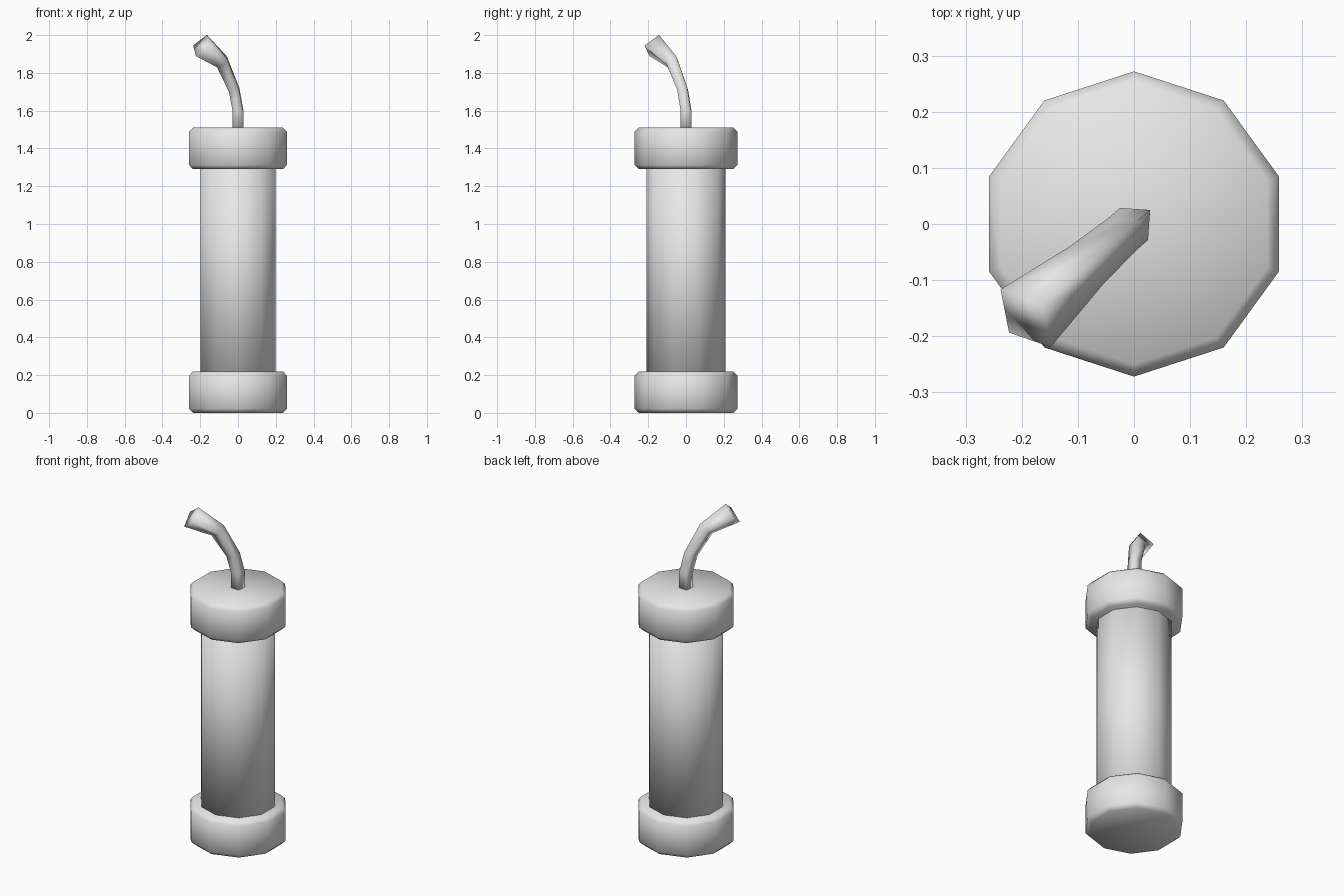
import bpy
import bmesh
import math
from mathutils import Vector

if "Cube" in bpy.data.objects:
    bpy.data.objects.remove(bpy.data.objects["Cube"], do_unlink=True)

grey = bpy.data.materials.new("plain_grey")
grey.use_nodes = True
grey.diffuse_color = (0.8, 0.8, 0.8, 1)
grey.node_tree.nodes["Principled BSDF"].inputs["Base Color"].default_value = (0.8, 0.8, 0.8, 1)


def loft(name, rings):
    """Join rings of points into a closed, smooth-shaded skin."""
    bm = bmesh.new()
    loops = [[bm.verts.new(p) for p in ring] for ring in rings]
    n = len(loops[0])
    for a, b in zip(loops, loops[1:]):
        for i in range(n):
            j = (i + 1) % n
            bm.faces.new((a[i], a[j], b[j], b[i]))
    bm.faces.new(loops[0][::-1])
    bm.faces.new(loops[-1])
    bmesh.ops.recalc_face_normals(bm, faces=bm.faces)
    for f in bm.faces:
        f.smooth = True
    mesh = bpy.data.meshes.new(name)
    bm.to_mesh(mesh)
    bm.free()
    mesh.materials.append(grey)
    obj = bpy.data.objects.new(name, mesh)
    bpy.context.collection.objects.link(obj)
    return obj


def decagon(radius, z):
    angles = [math.pi / 2 + i * math.tau / 10 for i in range(10)]
    return [Vector((radius * math.cos(a), radius * math.sin(a), z)) for a in angles]


# Ten-sided tube, ending inside the caps
loft("tube", [decagon(0.21, 0.1), decagon(0.21, 1.4)])

# Chamfered end caps
R, HEIGHT, CHAMFER = 0.272, 0.22, 0.022
for name, z in (("bottom_cap", 0), ("top_cap", 1.29)):
    profile = [(R - CHAMFER, z), (R, z + CHAMFER),
               (R, z + HEIGHT - CHAMFER), (R - CHAMFER, z + HEIGHT)]
    loft(name, [decagon(r, h) for r, h in profile])

# Square fuse, bending to the front right and flaring at the tip
heading = math.radians(221)
forward = Vector((math.cos(heading), math.sin(heading), 0))
side = Vector((-forward.y, forward.x, 0))
up = Vector((0, 0, 1))
# distance along the bend, height, half diagonal, tilt in degrees
sections = [(0, 1.48, 0.038, 0), (0, 1.6, 0.038, 4), (0.027, 1.71, 0.038, 16),
            (0.112, 1.858, 0.045, 40), (0.256, 1.945, 0.068, 55)]
rings = []
for reach, z, r, tilt in sections:
    t = math.radians(tilt)
    across = forward * math.cos(t) - up * math.sin(t)
    centre = forward * reach + up * z
    rings.append([centre + v * r for v in (across, side, -across, -side)])
loft("fuse", rings)
